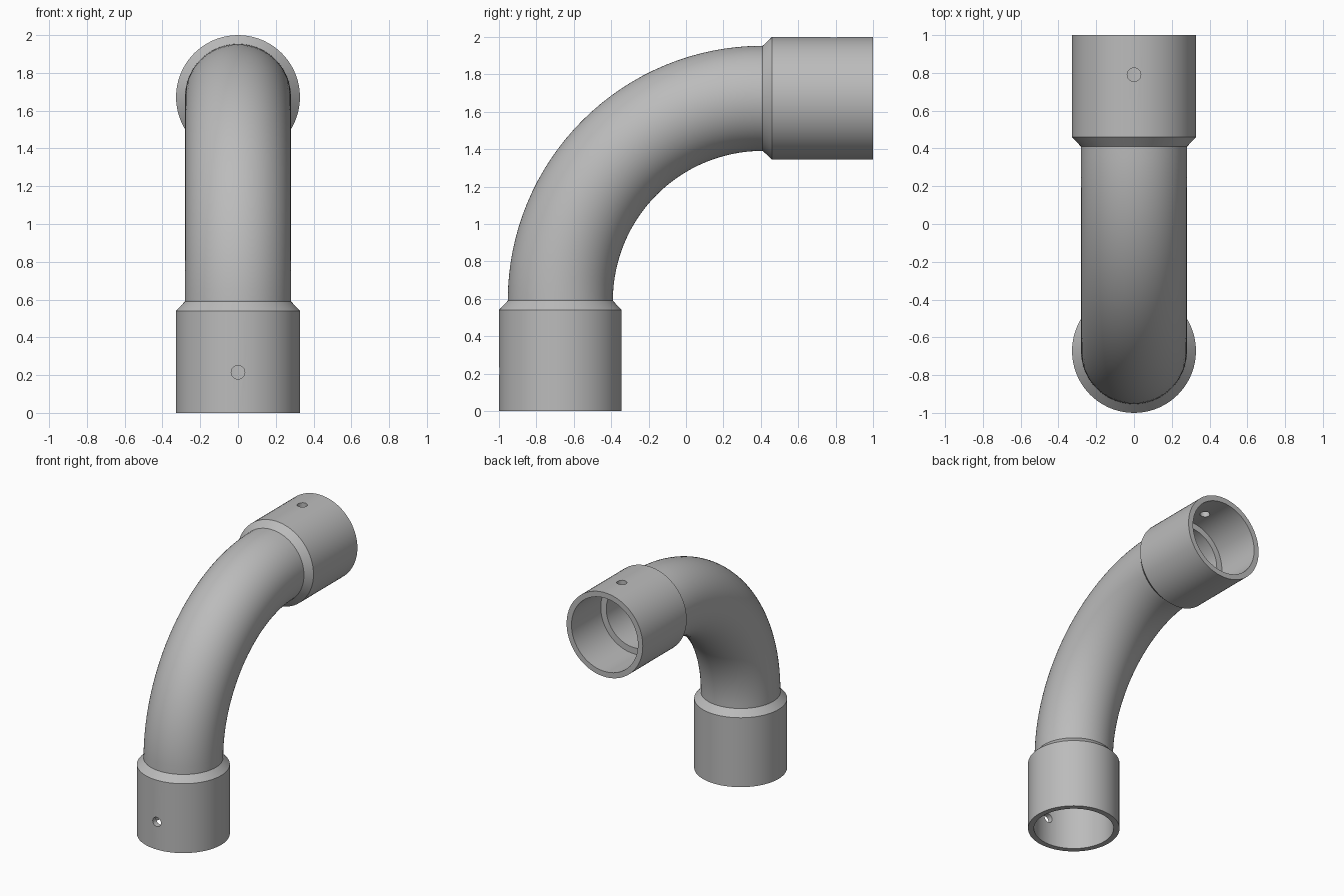
import bpy, bmesh, math
from mathutils import Vector

if "Cube" in bpy.data.objects:
    bpy.data.objects.remove(bpy.data.objects["Cube"])

SEG, STEPS = 72, 32           # sides around the pipe, steps along the bend
R = 1.082                     # centreline radius of the bend
CY, CZ = 0.41, 0.59           # centre of the bend
SOCKET, PIPE = 0.328, 0.281   # outer radii
SOCKET_IN, BORE = 0.286, 0.238  # inner radii
X = Vector((1, 0, 0))

grey = bpy.data.materials.new("grey plastic")
grey.diffuse_color = (0.5, 0.5, 0.5, 1)
grey.use_nodes = True
grey.node_tree.nodes["Principled BSDF"].inputs["Base Color"].default_value = grey.diffuse_color


def frame(angle):
    """Outward normal and direction of travel at an angle along the bend."""
    c, s = math.cos(angle), math.sin(angle)
    return Vector((0, -c, s)), Vector((0, s, c))


def stations(ends, radius):
    """(angle, offset along pipe, radius): start socket, bend, mirrored end socket."""
    start = [(0, -d, r) for d, r in ends]
    bend = [(math.pi / 2 * i / STEPS, 0, radius) for i in range(STEPS + 1)]
    end = [(math.pi / 2, d, r) for d, r in reversed(ends)]
    return start + bend + end


# Outer skin, then the inner skin travelled backwards, closing the wall
outer = stations([(0.59, SOCKET), (0.05, SOCKET)], PIPE)
inner = stations([(0.59, SOCKET_IN), (0.23, SOCKET_IN), (0.23, BORE)], BORE)
bm = bmesh.new()
rings = []
for angle, off, rad in outer + inner[::-1]:
    n, t = frame(angle)
    centre = Vector((0, CY, CZ)) + n * R + t * off
    rings.append([bm.verts.new(centre + rad * (n * math.cos(a) + X * math.sin(a)))
                  for a in (2 * math.pi * k / SEG for k in range(SEG))])
for i, ring in enumerate(rings):
    nxt = rings[(i + 1) % len(rings)]
    for k in range(SEG):
        j = (k + 1) % SEG
        bm.faces.new((ring[k], ring[j], nxt[j], nxt[k]))
bmesh.ops.recalc_face_normals(bm, faces=bm.faces)
mesh = bpy.data.meshes.new("pipe_elbow")
bm.to_mesh(mesh)
bm.free()
elbow = bpy.data.objects.new("pipe_elbow", mesh)
bpy.context.collection.objects.link(elbow)
mesh.materials.append(grey)

# Screw hole through the outer wall of each socket
for name, angle, off in (("lower_hole", 0, -0.375), ("upper_hole", math.pi / 2, 0.38)):
    n, t = frame(angle)
    spot = Vector((0, CY, CZ)) + n * (R + 0.3) + t * off
    bpy.ops.mesh.primitive_cylinder_add(vertices=24, radius=0.036, depth=0.2, location=spot,
                                        rotation=n.to_track_quat('Z', 'Y').to_euler())
    cutter = bpy.context.object
    cutter.name = name + "_cutter"
    cutter.hide_render = True
    cutter.data.materials.append(grey)
    mod = elbow.modifiers.new(name, 'BOOLEAN')
    mod.operation, mod.solver, mod.object = 'DIFFERENCE', 'EXACT', cutter
    bpy.ops.object.select_all(action='DESELECT')
    elbow.select_set(True)
    bpy.context.view_layer.objects.active = elbow
    bpy.ops.object.modifier_apply(modifier=name)
    bpy.data.objects.remove(cutter)

bpy.ops.object.shade_smooth_by_angle(angle=math.radians(30))
